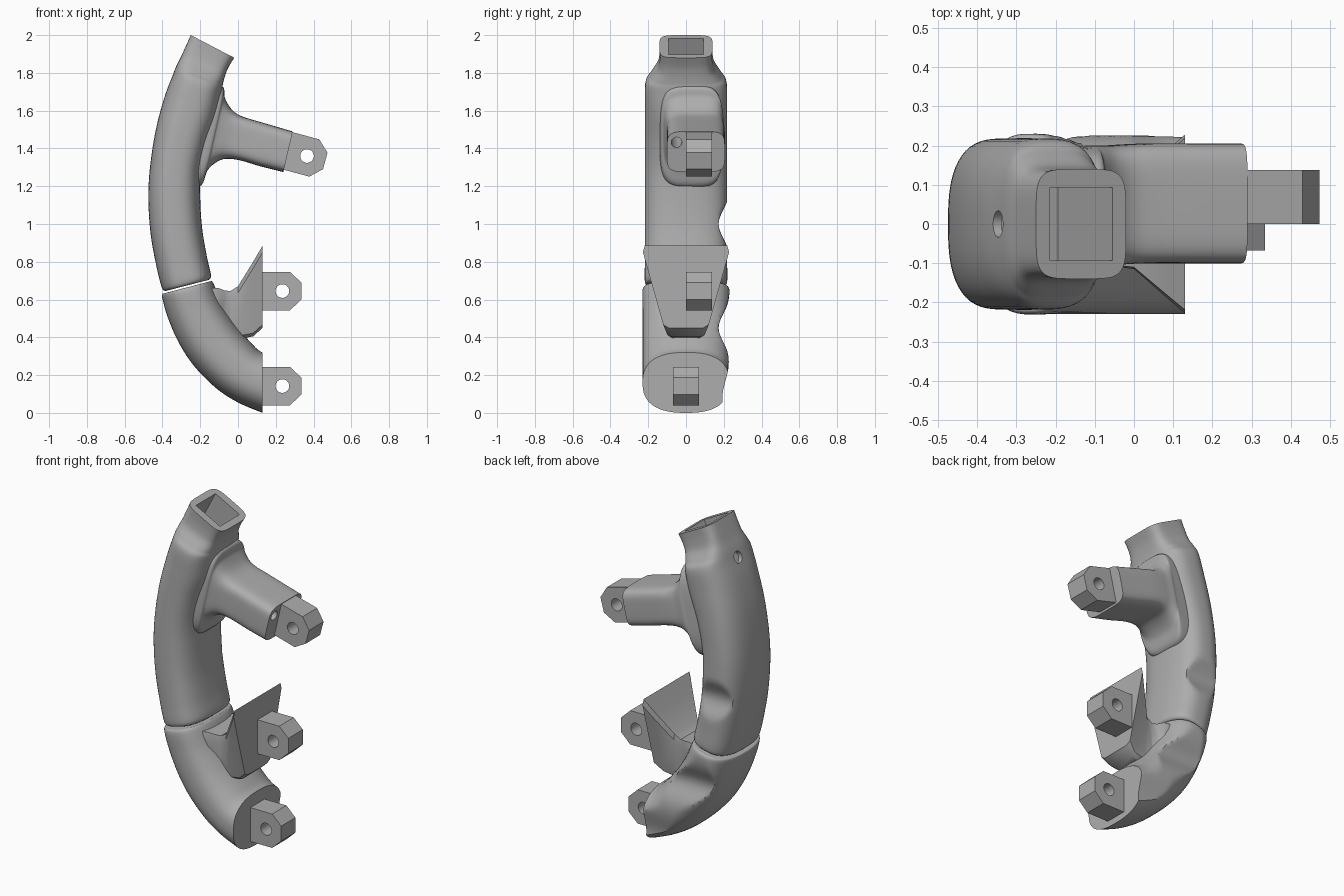
import bpy, bmesh, math
from mathutils import Matrix, Vector

if "Cube" in bpy.data.objects:
    bpy.data.objects.remove(bpy.data.objects["Cube"], do_unlink=True)

grey = bpy.data.materials.new("plain_grey")
grey.use_nodes = True
COLOUR = (0.42, 0.42, 0.42, 1)
grey.diffuse_color = COLOUR
grey.node_tree.nodes["Principled BSDF"].inputs["Base Color"].default_value = COLOUR


def finish(bm, name):
    """Turn a bmesh into a named grey object."""
    bmesh.ops.recalc_face_normals(bm, faces=bm.faces)
    mesh = bpy.data.meshes.new(name)
    bm.to_mesh(mesh)
    bm.free()
    obj = bpy.data.objects.new(name, mesh)
    bpy.context.collection.objects.link(obj)
    mesh.materials.append(grey)
    return obj


def skin(rings, name):
    """Join closed rings of points into a capped solid."""
    bm = bmesh.new()
    loops = [[bm.verts.new(p) for p in ring] for ring in rings]
    count = len(loops[0])
    for a, b in zip(loops, loops[1:]):
        for i in range(count):
            j = (i + 1) % count
            bm.faces.new((a[i], a[j], b[j], b[i]))
    bm.faces.new(loops[0])
    bm.faces.new(loops[-1])
    return finish(bm, name)


def spline(stations, steps):
    """Catmull-Rom interpolation of station tuples."""
    last = len(stations) - 1
    for k in range(last):
        quad = [stations[min(max(k + d, 0), last)] for d in (-1, 0, 1, 2)]
        for s in range(steps):
            t = s / steps
            yield [b + 0.5 * t * (c - a + t * (2*a - 5*b + 4*c - d + t * (3*(b - c) + d - a)))
                   for a, b, c, d in zip(*quad)]
    yield stations[-1]


def power(v, n):
    return math.copysign(abs(v) ** (2 / n), v)


def grip_limit(z):
    """Greatest y allowed at a height, which scoops the finger dents."""
    dents = ((1.0, 0.06, 0.1), (0.45, 0.06, 0.1), (0.08, 0.04, 0.12))
    return 0.232 - sum(d * math.exp(-((z - c) / w) ** 2) for c, d, w in dents)


def loft(stations, name, dented=True, sides=56, steps=7):
    """Stations: outer x, outer z, inner x, inner z, half width, y centre, squareness."""
    rings = []
    for ox, oz, ix, iz, half, yc, n in spline(stations, steps):
        ring = []
        for i in range(sides):
            a = math.tau * (i + 0.5) / sides
            u, v = power(math.cos(a), n), power(math.sin(a), n)
            z = (oz + iz) / 2 + u * (iz - oz) / 2
            y = yc + v * half
            if dented:
                y = min(y, grip_limit(z))
            ring.append(Vector(((ox + ix) / 2 + u * (ix - ox) / 2, y, z)))
        rings.append(ring)
    return skin(rings, name)


def combine(target, tool, operation):
    """Apply a boolean and remove the tool."""
    tool.hide_render = True
    mod = target.modifiers.new(operation, "BOOLEAN")
    mod.operation, mod.object, mod.solver = operation, tool, "EXACT"
    bpy.context.view_layer.update()
    bpy.context.view_layer.objects.active = target
    bpy.ops.object.modifier_apply(modifier=mod.name)
    bpy.data.objects.remove(tool, do_unlink=True)


def rod(start, end, radius):
    """Round cutter between two points."""
    start, end = Vector(start), Vector(end)
    way = end - start
    bm = bmesh.new()
    turn = way.to_track_quat("Z", "Y").to_matrix().to_4x4()
    bmesh.ops.create_cone(bm, cap_ends=True, segments=32, radius1=radius, radius2=radius,
                          depth=way.length, matrix=Matrix.Translation((start + end) / 2) @ turn)
    return finish(bm, "hole_cutter")


def lug(name, x, z, y0, y1, tilt=0):
    """Chamfered tab with a cross hole."""
    place = Matrix.Translation((x, 0, z)) @ Matrix.Rotation(math.radians(tilt), 4, "Y")
    outline = ((-0.015, -0.102), (0.145, -0.102), (0.205, -0.045),
               (0.205, 0.045), (0.145, 0.102), (-0.015, 0.102))
    obj = skin([[place @ Vector((px, y, pz)) for px, pz in outline] for y in (y0, y1)], name)
    combine(obj, rod(place @ Vector((0.105, -1, 0)), place @ Vector((0.105, 1, 0)), 0.036),
            "DIFFERENCE")
    return obj


def tube(rows, width, n):
    return [(*row, width, 0, n) for row in rows]


# Upper handle, with a narrow square collar at the top
collar = [(-0.25, 2.0, -0.02, 1.88, 0.14, 0, 5),
          (-0.275, 1.945, -0.05, 1.83, 0.14, 0, 5),
          (-0.3, 1.89, -0.068, 1.785, 0.15, 0, 4.5),
          (-0.325, 1.84, -0.08, 1.74, 0.185, 0, 3.5),
          (-0.345, 1.79, -0.085, 1.7, 0.215, 0, 2.9)]
grip = tube([(-0.39, 1.67, -0.11, 1.57), (-0.435, 1.5, -0.16, 1.43),
             (-0.465, 1.31, -0.195, 1.28), (-0.475, 1.14, -0.2, 1.14),
             (-0.463, 0.95, -0.19, 0.98), (-0.433, 0.78, -0.165, 0.83),
             (-0.404, 0.665, -0.143, 0.73)], 0.218, 2.7)
grip_end = tube([(-0.385, 0.645, -0.155, 0.704)], 0.2, 2.7)
upper = loft(collar + grip + grip_end, "upper_handle")

# Side arm flaring into the handle
arm = loft([(0.29, 1.49, 0.24, 1.275, 0.153, 0.0525, 5),
            (0.17, 1.525, 0.12, 1.305, 0.153, 0.0525, 5),
            (0.06, 1.557, 0.01, 1.337, 0.153, 0.0525, 5),
            (0.0, 1.58, -0.06, 1.345, 0.153, 0.05, 4.5),
            (-0.04, 1.615, -0.11, 1.33, 0.155, 0.045, 4),
            (-0.07, 1.67, -0.16, 1.285, 0.16, 0.04, 4),
            (-0.085, 1.73, -0.2, 1.2, 0.165, 0.03, 4),
            (-0.2, 1.73, -0.3, 1.2, 0.165, 0.02, 4)], "arm", dented=False)
combine(upper, arm, "UNION")

# Square socket in the collar, and the two round holes
bm = bmesh.new()
bmesh.ops.create_cube(bm, size=1)
bm.transform(Matrix.Translation((-0.135, 0, 1.94)) @ Matrix.Rotation(math.radians(27.5), 4, "Y")
             @ Matrix.Diagonal((0.18, 0.186, 0.6, 1)))
combine(upper, finish(bm, "socket_cutter"), "DIFFERENCE")
combine(upper, rod((-0.45, 0, 1.83), (-0.2, 0, 1.72), 0.034), "DIFFERENCE")
combine(upper, rod((0.4, -0.05, 1.4), (0, -0.05, 1.505), 0.028), "DIFFERENCE")

# Lower handle curving to a flat end
lower = loft(tube([(-0.39, 0.633, -0.145, 0.697)], 0.205, 2.6)
             + tube([(-0.402, 0.615, -0.13, 0.685), (-0.37, 0.5, -0.08, 0.575),
                     (-0.31, 0.365, -0.02, 0.48), (-0.23, 0.245, 0.03, 0.415),
                     (-0.115, 0.13, 0.075, 0.365), (0.0, 0.055, 0.105, 0.335),
                     (0.13, 0.0, 0.13, 0.32)], 0.23, 2.5), "lower_handle")

# Mounting horn widening to a tapered plate
rings = []
for x, top, bottom, wide, narrow in ((-0.2, 0.66, 0.34, 0.16, 0.15),
                                     (-0.1, 0.66, 0.36, 0.14, 0.13),
                                     (-0.07, 0.648, 0.37, 0.12, 0.11),
                                     (-0.04, 0.645, 0.385, 0.11, 0.1),
                                     (0.0, 0.67, 0.39, 0.115, 0.1),
                                     (0.08, 0.8, 0.405, 0.185, 0.11),
                                     (0.13, 0.885, 0.45, 0.228, 0.13)):
    half = [(wide * 0.96, top), (wide, top - 0.035), (narrow, bottom + 0.05),
            (narrow * 0.93, bottom + 0.017), (narrow * 0.7, bottom)]
    ring = half + [(-y, z) for y, z in reversed(half)]
    rings.append([Vector((x, y, z)) for y, z in ring])
combine(lower, skin(rings, "mounting_horn"), "UNION")

# Three mounting lugs
parts = [upper, lower,
         lug("arm_lug", 0.264, 1.387, 0, 0.138, 15),
         lug("horn_lug", 0.13, 0.645, 0, 0.138),
         lug("bottom_lug", 0.13, 0.142, -0.068, 0.068)]

# Smooth curves, crisp edges
bpy.ops.object.select_all(action="DESELECT")
for obj in parts:
    obj.select_set(True)
bpy.context.view_layer.objects.active = upper
bpy.ops.object.shade_smooth_by_angle(angle=math.radians(32))
